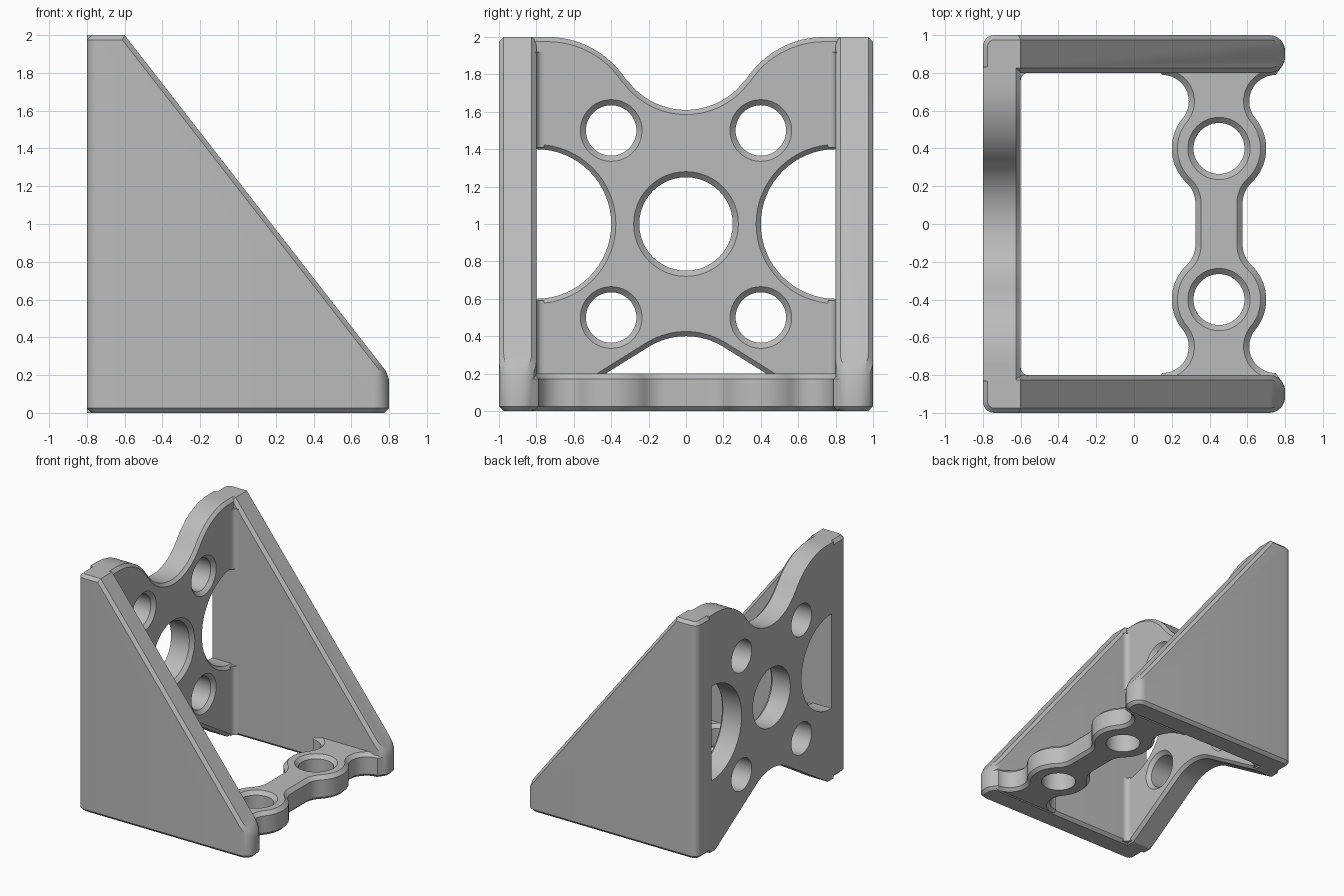
import bpy, bmesh, math
from mathutils import Vector

cube = bpy.data.objects.get("Cube")
if cube:
    bpy.data.objects.remove(cube, do_unlink=True)

grey = bpy.data.materials.new("grey plastic")
grey.use_nodes = True
GREY = (0.5, 0.5, 0.5, 1)
grey.diffuse_color = GREY
grey.node_tree.nodes["Principled BSDF"].inputs["Base Color"].default_value = GREY


def finish(bm, name):
    """Turn a bmesh into a named, shaded object."""
    bmesh.ops.recalc_face_normals(bm, faces=bm.faces)
    mesh = bpy.data.meshes.new(name)
    bm.to_mesh(mesh)
    bm.free()
    mesh.materials.append(grey)
    obj = bpy.data.objects.new(name, mesh)
    bpy.context.collection.objects.link(obj)
    bpy.ops.object.select_all(action="DESELECT")
    obj.select_set(True)
    bpy.context.view_layer.objects.active = obj
    bpy.ops.object.shade_smooth_by_angle(angle=math.radians(30))
    return obj


def arc(cx, cy, r, start, end, n=16):
    angles = [math.radians(start + (end - start) * i / n) for i in range(n + 1)]
    return [(cx + r * math.cos(a), cy + r * math.sin(a)) for a in angles]


def hole(cx, cy, r):
    """Clockwise circle, so that the material lies on its left."""
    return arc(cx, cy, r, 360, 0, 48)[:-1]


def inset(loop, d):
    """Move a loop into the material on its left, with clamped mitres."""
    pts = [Vector(p) for p in loop]
    out = []
    for i, p in enumerate(pts):
        a = (p - pts[i - 1]).normalized()
        b = (pts[(i + 1) % len(pts)] - p).normalized()
        na, nb = Vector((-a.y, a.x)), Vector((-b.y, b.x))
        out.append(p + (na + nb) * d / max(1 + na.dot(nb), 0.5))
    return out


def plate(name, loops, low, high, place):
    """Solid from (loop, low chamfer, high chamfer), placed by place(u, v, w)."""
    bm = bmesh.new()
    caps = ([], [])
    for loop, c_low, c_high in loops:
        levels = [(low, c_low), (high, c_high)]
        if c_low:
            levels.insert(1, (low + c_low, 0))
        if c_high:
            levels.insert(-1, (high - c_high, 0))
        rings = [[bm.verts.new(place(p[0], p[1], w)) for p in inset(loop, d)]
                 for w, d in levels]
        n = len(loop)
        for r0, r1 in zip(rings, rings[1:]):
            for i in range(n):
                j = (i + 1) % n
                bm.faces.new((r0[i], r0[j], r1[j], r1[i]))
        for cap, ring in zip(caps, (rings[0], rings[-1])):
            cap += [bm.edges.get((ring[i - 1], ring[i])) for i in range(n)]
    for cap in caps:
        bmesh.ops.triangle_fill(bm, use_beauty=True, use_dissolve=False, edges=cap)
    return finish(bm, name)


# Upright back plate: arched foot, side bites and a waved top edge
half = arc(0, 0.02, 0.38, 90, 58, 10)
half += [(0.75, 0), (0.83, 0), (0.83, 0.6)]
half += arc(0.8, 1, 0.4, 270, 90, 32)
half += [(0.83, 1.4), (0.83, 2)]
half += arc(0.74, 1.5, 0.5, 90, 146.1, 16)
half += arc(0, 2, 0.39, -33.9, -90, 16)[1:]
outline = half + [(-y, z) for y, z in half[-2:0:-1]]
back_loops = [(outline, 0, 0.025), (hole(0, 1, 0.25), 0, 0.03)]
back_loops += [(hole(y, z, 0.135), 0, 0.03) for y in (-0.4, 0.4) for z in (0.5, 1.5)]
plate("back_plate", back_loops, -0.8, -0.6, lambda u, v, w: (w, u, v))

# Foot bar: two round lugs joined by a neck, flared at both ends
quarter = arc(0.275, 0.11, 0.15, 180, 133.5, 8)
quarter += arc(0, 0.4, 0.25, -46.5, 39.7, 20)[1:]
quarter += arc(0.3, 0.649, 0.14, 219.7, 90, 20)[1:]
quarter += [(0.33, 0.83)]
side = [(x, -y) for x, y in quarter[::-1]] + quarter
outline = [(0.45 + x, y) for x, y in side] + [(0.45 - x, y) for x, y in side[::-1]]
bar_loops = [(outline, 0.025, 0.03)]
bar_loops += [(hole(0.45, y, 0.135), 0, 0.03) for y in (-0.4, 0.4)]
plate("foot_bar", bar_loops, 0, 0.2, lambda u, v, w: (u, v, w))


# Triangular side panels with rounded uprights and chamfered rims
def side_panel(name, s):
    bm = bmesh.new()
    profile = [(-0.8, 0), (0.8, 0), (0.8, 0.2), (-0.6, 2), (-0.8, 2)]
    inner = bm.faces.new([bm.verts.new((x, s * 0.8, z)) for x, z in profile])
    new = bmesh.ops.extrude_face_region(bm, geom=[inner], use_keep_orig=True)
    for v in new["geom"]:
        if isinstance(v, bmesh.types.BMVert):
            v.co.y = s
    bmesh.ops.recalc_face_normals(bm, faces=bm.faces)

    def upright(e, x):
        return all(abs(v.co.x - x) < 1e-4 for v in e.verts) and \
            abs(e.verts[0].co.z - e.verts[1].co.z) > 0.1

    front = [e for e in bm.edges if upright(e, 0.8)]
    bmesh.ops.bevel(bm, geom=front, offset=0.085, segments=8, profile=0.5,
                    affect="EDGES")
    back = [e for e in bm.edges if upright(e, -0.8) and abs(e.verts[0].co.y) > 0.9]
    bmesh.ops.bevel(bm, geom=back, offset=0.06, segments=6, profile=0.5,
                    affect="EDGES")
    bm.normal_update()
    rims = [e for e in bm.edges if e.calc_face_angle(0) > 0.6
            and not upright(e, -0.8)
            and not all(abs(v.co.x + 0.6) < 1e-4 for v in e.verts)]
    bmesh.ops.bevel(bm, geom=rims, offset=0.025, segments=1, profile=0.5,
                    affect="EDGES", clamp_overlap=True)
    finish(bm, name)


side_panel("left_side_panel", 1)   # at the back of the model
side_panel("right_side_panel", -1)  # at the front of the model

# Small fillets where the panels meet the back plate
curve = arc(-0.56, 0.76, 0.04, 90, 180, 6)
for s, word in ((1, "rear"), (-1, "front")):
    for part, low, high in (("lower", 0.01, 0.59), ("upper", 1.41, 1.92)):
        section = curve + [(-0.62, 0.76), (-0.62, 0.82), (-0.56, 0.82)]
        plate(f"{word}_{part}_fillet", [(section, 0, 0)], low, high,
              lambda u, v, w, s=s: (u, s * v, w))
